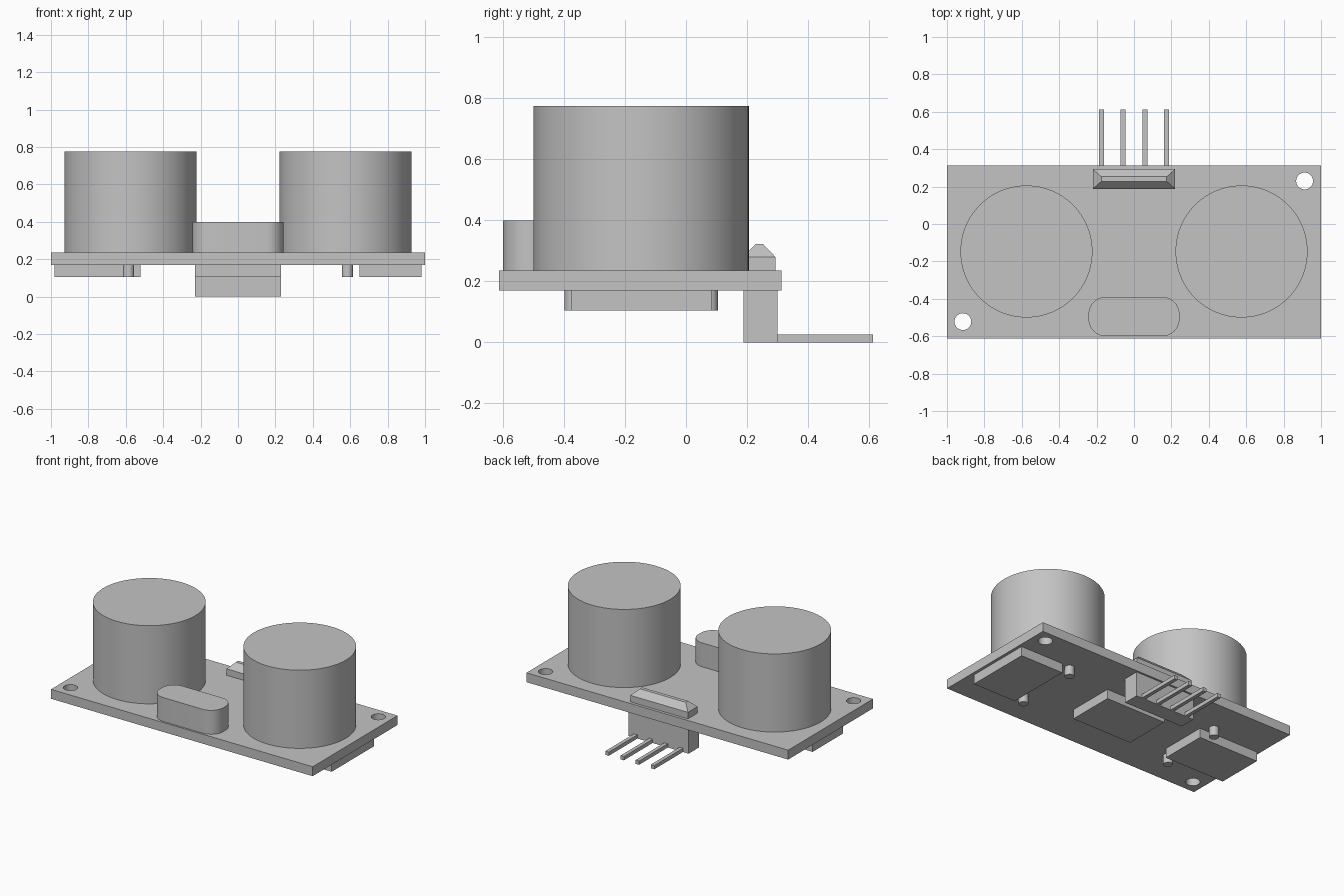
import bpy
import bmesh
import math

if "Cube" in bpy.data.objects:
    bpy.data.objects.remove(bpy.data.objects["Cube"], do_unlink=True)

# One plain grey for the whole module
grey = bpy.data.materials.new("plain grey")
grey.use_nodes = True
colour = (0.55, 0.55, 0.55, 1)
grey.diffuse_color = colour
grey.node_tree.nodes["Principled BSDF"].inputs["Base Color"].default_value = colour

BOARD_BOTTOM, BOARD_TOP, CHIP_Z = 0.17, 0.235, 0.105
SENSOR_X, SENSOR_Y = 0.575, -0.147


def finish(name, bm, smooth=False):
    bmesh.ops.recalc_face_normals(bm, faces=bm.faces)
    mesh = bpy.data.meshes.new(name)
    bm.to_mesh(mesh)
    bm.free()
    mesh.materials.append(grey)
    ob = bpy.data.objects.new(name, mesh)
    bpy.context.collection.objects.link(ob)
    if smooth:
        bpy.ops.object.select_all(action='DESELECT')
        ob.select_set(True)
        bpy.context.view_layer.objects.active = ob
        bpy.ops.object.shade_smooth_by_angle(angle=math.radians(30))
    return ob


def add_box(bm, x0, x1, y0, y1, z0, z1):
    """Add a box and return its vertices."""
    verts = bmesh.ops.create_cube(bm, size=1)["verts"]
    for v in verts:
        v.co.x = x1 if v.co.x > 0 else x0
        v.co.y = y1 if v.co.y > 0 else y0
        v.co.z = z1 if v.co.z > 0 else z0
    return verts


def box(name, *bounds):
    bm = bmesh.new()
    add_box(bm, *bounds)
    return finish(name, bm)


def cylinder(name, x, y, radius, z0, z1, segments=64):
    bm = bmesh.new()
    bmesh.ops.create_cone(bm, cap_ends=True, segments=segments,
                          radius1=radius, radius2=radius, depth=z1 - z0)
    bmesh.ops.translate(bm, verts=bm.verts, vec=(x, y, (z0 + z1) / 2))
    return finish(name, bm, True)


# Circuit board with two mounting holes in opposite corners
board = box("circuit_board", -1, 1, -0.613, 0.313, BOARD_BOTTOM, BOARD_TOP)
for i, (x, y) in enumerate([(0.912, 0.23), (-0.915, -0.522)]):
    cutter = cylinder(f"hole_cutter_{i}", x, y, 0.045, 0.1, 0.3, 32)
    cutter.hide_render = True
    cutter.hide_viewport = True
    mod = board.modifiers.new("mounting_hole", 'BOOLEAN')
    mod.operation = 'DIFFERENCE'
    mod.solver = 'EXACT'
    mod.object = cutter

# Bake the holes and drop the cutters
depsgraph = bpy.context.evaluated_depsgraph_get()
drilled = bpy.data.meshes.new_from_object(board.evaluated_get(depsgraph))
board.modifiers.clear()
board.data = drilled
for ob in [o for o in bpy.data.objects if o.name.startswith("hole_cutter")]:
    bpy.data.objects.remove(ob, do_unlink=True)
bpy.ops.object.select_all(action='DESELECT')
board.select_set(True)
bpy.context.view_layer.objects.active = board
bpy.ops.object.shade_smooth_by_angle(angle=math.radians(30))

# Sensor cans and their solder posts under the board
for side, sign in (("left", 1), ("right", -1)):
    cylinder(f"{side}_sensor_can", sign * SENSOR_X, SENSOR_Y, 0.353,
             BOARD_TOP, 0.775, 96)
    for end, offset in (("front", -0.222), ("back", 0.222)):
        cylinder(f"{side}_{end}_solder_post", sign * 0.585, SENSOR_Y + offset,
                 0.03, CHIP_Z, BOARD_BOTTOM, 24)

# Rounded crystal housing at the front edge
bm = bmesh.new()
add_box(bm, -0.243, 0.243, -0.6, -0.39, BOARD_TOP, 0.4)
uprights = [e for e in bm.edges
            if abs(e.verts[0].co.z - e.verts[1].co.z) > 0.1]
bmesh.ops.bevel(bm, geom=uprights, offset=0.092, segments=10,
                profile=0.5, affect='EDGES')
finish("crystal_housing", bm, True)

# Chips on the underside
for name, x, half_x, half_y in (("left_chip", 0.815, 0.165, 0.23),
                                ("middle_chip", 0, 0.23, 0.165),
                                ("right_chip", -0.75, 0.23, 0.165)):
    box(name, x - half_x, x + half_x, SENSOR_Y - half_y, SENSOR_Y + half_y,
        CHIP_Z, BOARD_BOTTOM)

# Pin header: block below the board, chamfered cap above it
box("header_block", -0.23, 0.23, 0.188, 0.3, 0, BOARD_BOTTOM)
bm = bmesh.new()
add_box(bm, -0.22, 0.22, 0.188, 0.293, BOARD_TOP, 0.28)
top = max(bm.faces, key=lambda f: f.calc_center_median().z)
raised = bmesh.ops.extrude_face_region(bm, geom=[top])["geom"]
bmesh.ops.delete(bm, geom=[top], context='FACES_ONLY')
for v in (g for g in raised if isinstance(g, bmesh.types.BMVert)):
    v.co.x *= 0.175 / 0.22
    v.co.y = 0.253 if v.co.y > 0.24 else 0.228
    v.co.z = 0.322
finish("header_cap", bm)

# Four pins pointing backwards
for i in range(4):
    x = -0.174 + i * 0.116
    box(f"header_pin_{i + 1}", x - 0.013, x + 0.013, 0.3, 0.613, 0, 0.026)
